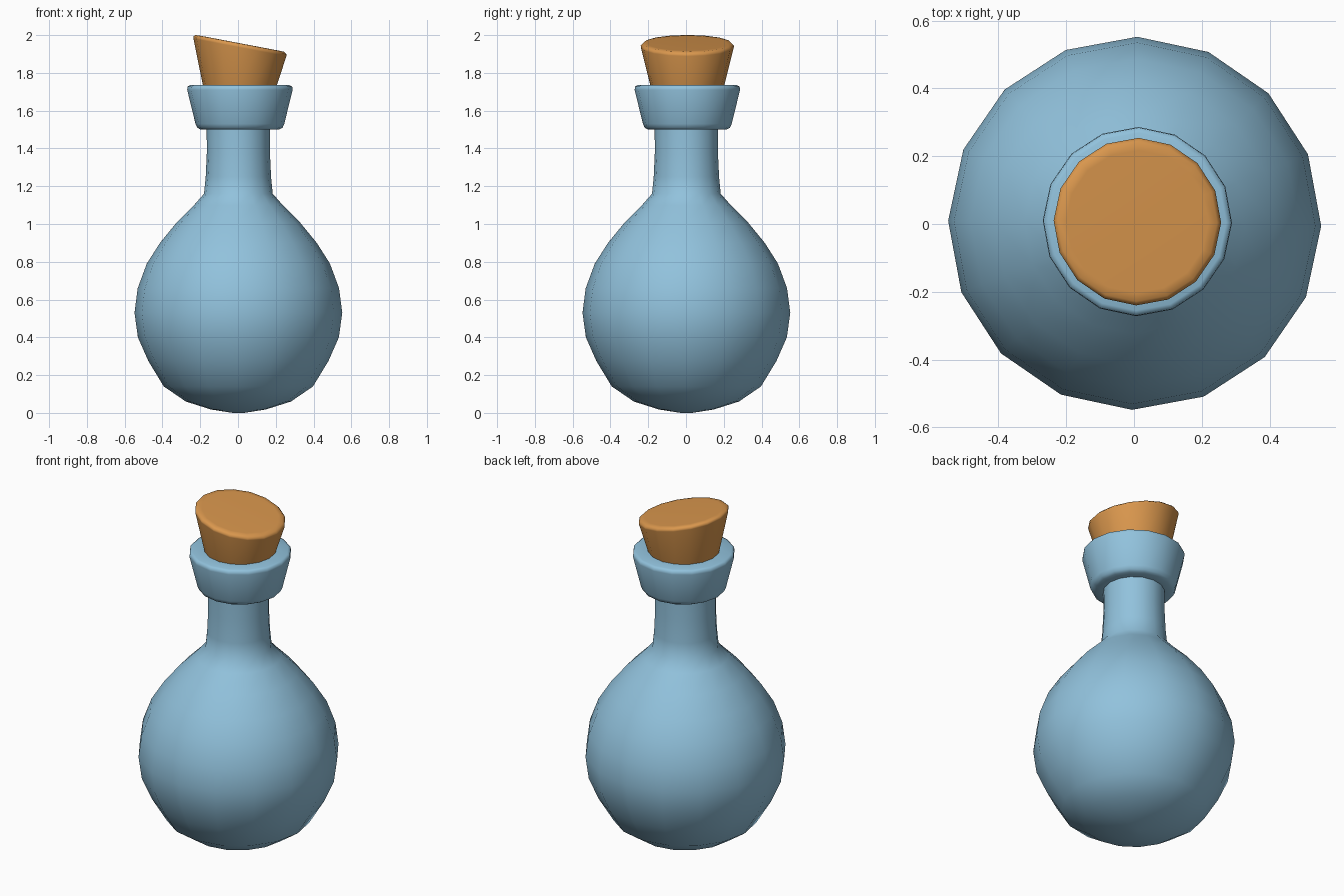
import bpy, bmesh, math

if "Cube" in bpy.data.objects:
    bpy.data.objects.remove(bpy.data.objects["Cube"])

SIDES = 16
PHASE = math.radians(-0.8)


def material(name, rgb):
    m = bpy.data.materials.new(name)
    m.diffuse_color = (*rgb, 1)
    m.use_nodes = True
    m.node_tree.nodes["Principled BSDF"].inputs["Base Color"].default_value = m.diffuse_color
    return m


def lathe(name, profile, mat, center=(0, 0), tilt_from=None, slope=0.0):
    """Spin (radius, z) points; rings above tilt_from are sheared along x."""
    bm = bmesh.new()
    cx, cy = center
    rings = []
    for r, z in profile:
        ring = []
        for i in range(SIDES):
            a = PHASE + 2 * math.pi * i / SIDES
            x, y = r * math.cos(a), r * math.sin(a)
            dz = slope * x if tilt_from is not None and z > tilt_from else 0
            ring.append(bm.verts.new((cx + x, cy + y, z + dz)))
        rings.append(ring)
    for low, high in zip(rings, rings[1:]):
        for i in range(SIDES):
            j = (i + 1) % SIDES
            bm.faces.new((low[i], low[j], high[j], high[i]))
    bm.faces.new(rings[0][::-1])
    bm.faces.new(rings[-1])
    bmesh.ops.recalc_face_normals(bm, faces=bm.faces)
    mesh = bpy.data.meshes.new(name)
    bm.to_mesh(mesh)
    bm.free()
    mesh.materials.append(mat)
    ob = bpy.data.objects.new(name, mesh)
    bpy.context.collection.objects.link(ob)
    bpy.ops.object.select_all(action='DESELECT')
    ob.select_set(True)
    bpy.context.view_layer.objects.active = ob
    bpy.ops.object.shade_smooth_by_angle(angle=math.radians(65))
    return ob


glass = material("blue glass", (0.285, 0.54, 0.72))
cork = material("cork brown", (0.70, 0.31, 0.075))

# Round flask body with shoulder and neck
lathe("flask_body", [
    (0.03, 0.0), (0.145, 0.018), (0.278, 0.06), (0.395, 0.14), (0.477, 0.275),
    (0.532, 0.40), (0.55, 0.53), (0.533, 0.66), (0.485, 0.79), (0.415, 0.90),
    (0.325, 1.01), (0.235, 1.10), (0.182, 1.16), (0.173, 1.25),
    (0.167, 1.38), (0.168, 1.52)], glass, (0.002, 0.002))

# Flared lip collar
lathe("neck_lip", [
    (0.165, 1.50), (0.208, 1.50), (0.226, 1.51), (0.235, 1.53),
    (0.279, 1.71), (0.277, 1.728), (0.262, 1.735), (0.17, 1.735)],
    glass, (0.01, 0.007))

# Tapered stopper with a slanted, softly edged top
lathe("cork_stopper", [
    (0.17, 1.65), (0.196, 1.735), (0.246, 1.935), (0.247, 1.945),
    (0.235, 1.956), (0.21, 1.957)],
    cork, (0.01, 0.007), tilt_from=1.8, slope=-0.19)
